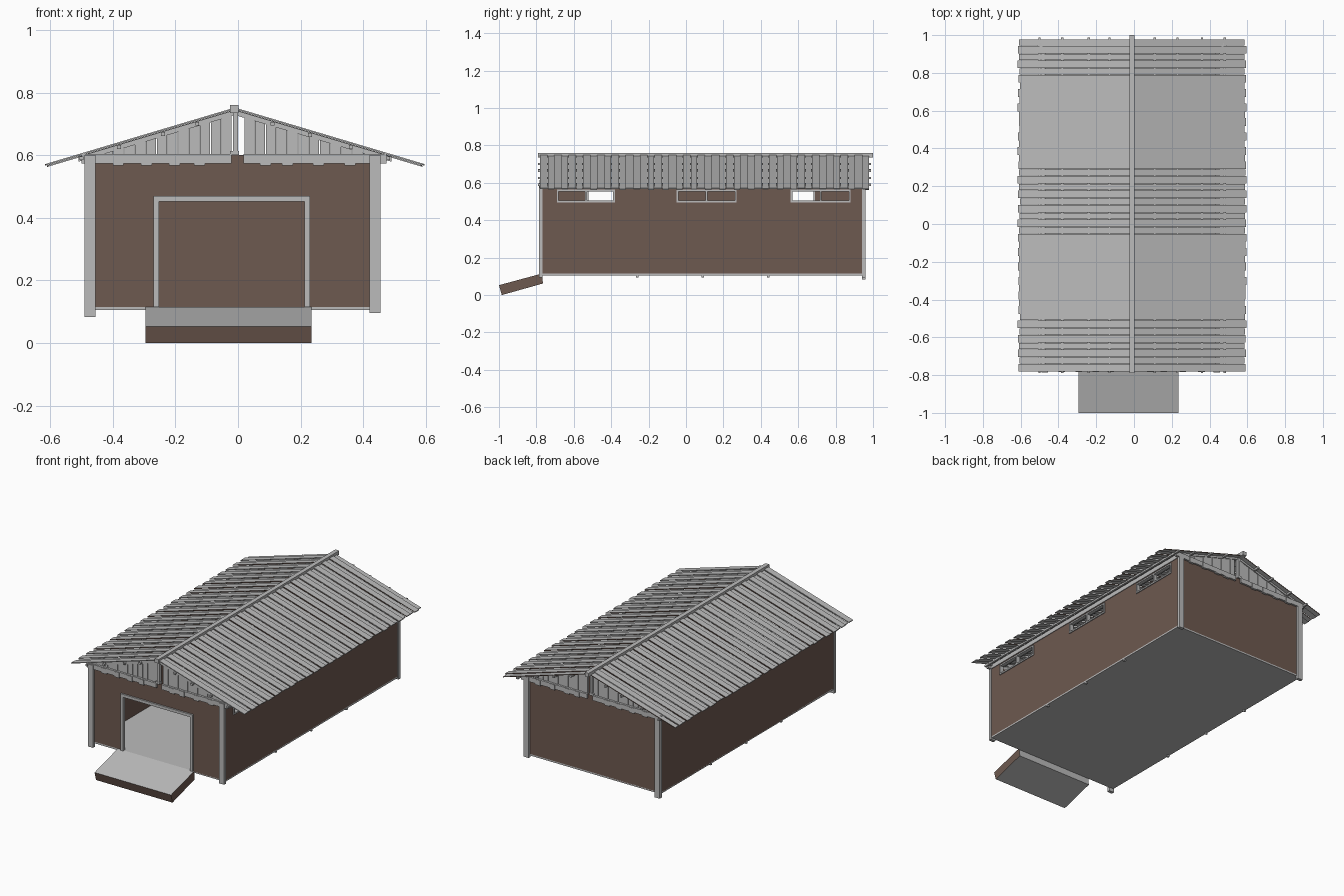
import bpy, bmesh, random

random.seed(4)
if "Cube" in bpy.data.objects:
    bpy.data.objects.remove(bpy.data.objects["Cube"], do_unlink=True)


def material(name, rgb):
    m = bpy.data.materials.new(name)
    m.use_nodes = True
    m.diffuse_color = (*rgb, 1)
    m.node_tree.nodes["Principled BSDF"].inputs["Base Color"].default_value = (*rgb, 1)
    return m


GREY = material("weathered grey wood", (0.5, 0.5, 0.5))
BROWN = material("brown wood", (0.155, 0.1, 0.08))
X, Y = 0, 1


def add_prism(bm, points, axis, a, b, cap=0, side=0):
    """Extrude a profile of (horizontal, z) points along axis X or Y."""
    def place(p, t):
        return (t, p[0], p[1]) if axis == X else (p[0], t, p[1])
    near = [bm.verts.new(place(p, a)) for p in points]
    far = [bm.verts.new(place(p, b)) for p in points]
    n = len(points)
    for ring in (near, far):
        bm.faces.new(ring).material_index = cap
    for i in range(n):
        j = (i + 1) % n
        bm.faces.new((near[i], near[j], far[j], far[i])).material_index = side


def add_box(bm, x0, x1, y0, y1, z0, z1):
    add_prism(bm, [(x0, z0), (x1, z0), (x1, z1), (x0, z1)], Y, y0, y1)


def finish(name, bm, *mats):
    bmesh.ops.recalc_face_normals(bm, faces=bm.faces)
    mesh = bpy.data.meshes.new(name)
    bm.to_mesh(mesh)
    bm.free()
    for m in mats:
        mesh.materials.append(m)
    bpy.context.collection.objects.link(bpy.data.objects.new(name, mesh))


def boxes(name, mat, *items):
    bm = bmesh.new()
    for item in items:
        add_box(bm, *item)
    finish(name, bm, mat)


# Main dimensions
LEFT, RIGHT, FRONT, BACK = -0.485, 0.45, -0.77, 0.945
FLOOR, TOP, T = 0.115, 0.58, 0.012
RIDGE_X, RIDGE_Z, SLOPE = -0.01, 0.752, 0.298


def roof_z(x):
    return RIDGE_Z - SLOPE * abs(x - RIDGE_X)


# Floor and its small feet
boxes("floor", GREY, (LEFT, RIGHT, FRONT, BACK, 0.105, FLOOR))
boxes("floor_feet", GREY, *[
    (x, x + 0.014, y - 0.006, y + 0.006, 0.095, 0.108)
    for x in (LEFT, RIGHT - 0.014) for y in (-0.26, 0.09, 0.44)])

# Back wall, and front wall around the doorway
boxes("back_wall", BROWN, (LEFT, RIGHT, BACK - T, BACK, 0.11, 0.6))
boxes("front_wall", BROWN,
      (LEFT, -0.26, FRONT, FRONT + T, 0.11, 0.6),
      (0.22, RIGHT, FRONT, FRONT + T, 0.11, 0.6),
      (-0.26, 0.22, FRONT, FRONT + T, 0.46, 0.6))
boxes("door_frame", GREY,
      (-0.27, -0.252, FRONT - 0.01, FRONT + T, FLOOR, 0.47),
      (0.212, 0.23, FRONT - 0.01, FRONT + T, FLOOR, 0.47),
      (-0.252, 0.212, FRONT - 0.01, FRONT + T, 0.452, 0.47))


# Side walls with high windows
def side_wall(name, x0, x1, windows):
    z0, z1 = 0.5, 0.56
    parts = [(x0, x1, FRONT, BACK, 0.11, z0), (x0, x1, FRONT, BACK, z1, TOP)]
    y = FRONT
    for a, b in windows + [(BACK, None)]:
        parts.append((x0, x1, y, a, z0, z1))
        y = b
    boxes(name + "_wall", BROWN, *parts)
    f, w = 0.006, 0.009
    frame = []
    for a, b in windows:
        m = (a + b) / 2
        for c in (a, m - w / 2, b - w):
            frame.append((x0 - f, x1 + f, c, c + w, z0 - 0.004, z1 + 0.004))
        for c in (z0 - 0.004, z1 - 0.005):
            frame.append((x0 - f, x1 + f, a, b, c, c + w))
    boxes(name + "_window_frames", GREY, *frame)


side_wall("left", RIGHT - T, RIGHT, [(-0.69, -0.38), (-0.05, 0.27), (0.56, 0.88)])
side_wall("right", LEFT, LEFT + T, [(-0.53, -0.21), (0.37, 0.69)])

# Corner posts
boxes("corner_posts", GREY, *[
    (x, x + 0.035, y, y + 0.02, z, 0.6)
    for x, z in ((-0.49, 0.083), (0.42, 0.095)) for y in (-0.787, 0.94)])

# Beams on top of the walls, with joist ends hanging a little lower
beams = []
for y in (FRONT - 0.012, BACK - 0.004):
    beams += [(-0.5, -0.02, y, y + 0.016, 0.573, 0.603),
              (0.018, 0.475, y, y + 0.016, 0.573, 0.603)]
    for x in (-0.4, -0.31, -0.22, -0.14, 0.07, 0.14, 0.24, 0.34):
        beams.append((x, x + 0.035, y - 0.002, y + 0.018, 0.567, 0.6))
beams += [(LEFT - 0.004, LEFT + 0.02, FRONT, BACK, 0.573, 0.6),
          (RIGHT - 0.02, RIGHT + 0.004, FRONT, BACK, 0.573, 0.6)]
boxes("wall_beams", GREY, *beams)

# Gables of upright boards and sloping rafters at both ends
bm = bmesh.new()
for y in (FRONT, BACK - T):
    for sign in (-1, 1):
        start = -0.02 if sign < 0 else 0.02
        for i in range(13):
            a = start + sign * i * 0.0345
            b = a + sign * 0.0325
            if roof_z(b) - 0.012 < 0.602:
                break
            shift = 0.002 * (i % 2)
            add_prism(bm, [(a, 0.6), (b, 0.6), (b, roof_z(b) - 0.012),
                           (a, roof_z(a) - 0.012)], Y, y + shift, y + T - shift)
        a, b = RIDGE_X, RIDGE_X + sign * 0.5
        add_prism(bm, [(a, roof_z(a) - 0.024), (b, roof_z(b) - 0.024),
                       (b, roof_z(b) - 0.008), (a, roof_z(a) - 0.008)],
                  Y, y - 0.004, y + T + 0.004)
finish("gables", bm, GREY)

# Ridge beam on king posts
kings = []
for y in (FRONT - 0.01, BACK - T):
    kings += [(-0.016, 0.0, y, y + 0.02, 0.6, 0.745),
              (-0.026, 0.003, y - 0.002, y + 0.022, 0.6, 0.614)]
boxes("king_posts", GREY, *kings)
boxes("ridge_beam", GREY, (-0.025, 0.002, -0.79, 1.0, 0.735, 0.76))

# Purlins under the roof boards
boxes("purlins", GREY, *[
    (x - 0.006, x + 0.006, -0.79, 0.988, roof_z(x) - 0.022, roof_z(x) - 0.01)
    for x in (-0.5, -0.38, -0.24, -0.13, 0.11, 0.23, 0.36, 0.48)])

# Roof boards: raised boards over a lower layer, some with brown edges
ROWS = 23
PITCH = 1.76 / ROWS
for side, sign in (("left", 1), ("right", -1)):
    bm = bmesh.new()
    for i in range(ROWS * 2):
        raised = i % 2 == 0
        y = -0.78 + (i + 0.5) * PITCH / 2
        half = 0.0205 if raised else 0.0165
        end = RIDGE_X + sign * (0.603 if raised else 0.597) + random.uniform(-0.003, 0.003)
        lift = 0.0 if raised else -0.006
        edge = 1 if (i // 6) % 2 and random.random() < 0.8 else 0
        outline = [(RIDGE_X, RIDGE_Z + lift), (end, roof_z(end) + lift),
                   (end, roof_z(end) + lift - 0.005), (RIDGE_X, RIDGE_Z + lift - 0.005)]
        add_prism(bm, outline, Y, y - half, y + half, cap=edge)
    finish(side + "_roof_boards", bm, GREY, BROWN)

# Ramp to the doorway
bm = bmesh.new()
add_prism(bm, [(-1.0, 0.053), (-0.985, 0.0), (-0.765, 0.062), (-0.77, 0.115)],
          X, -0.295, 0.235, cap=1)
for f in bm.faces:
    if f.calc_center_median().y < -0.98:
        f.material_index = 1
finish("ramp", bm, GREY, BROWN)
